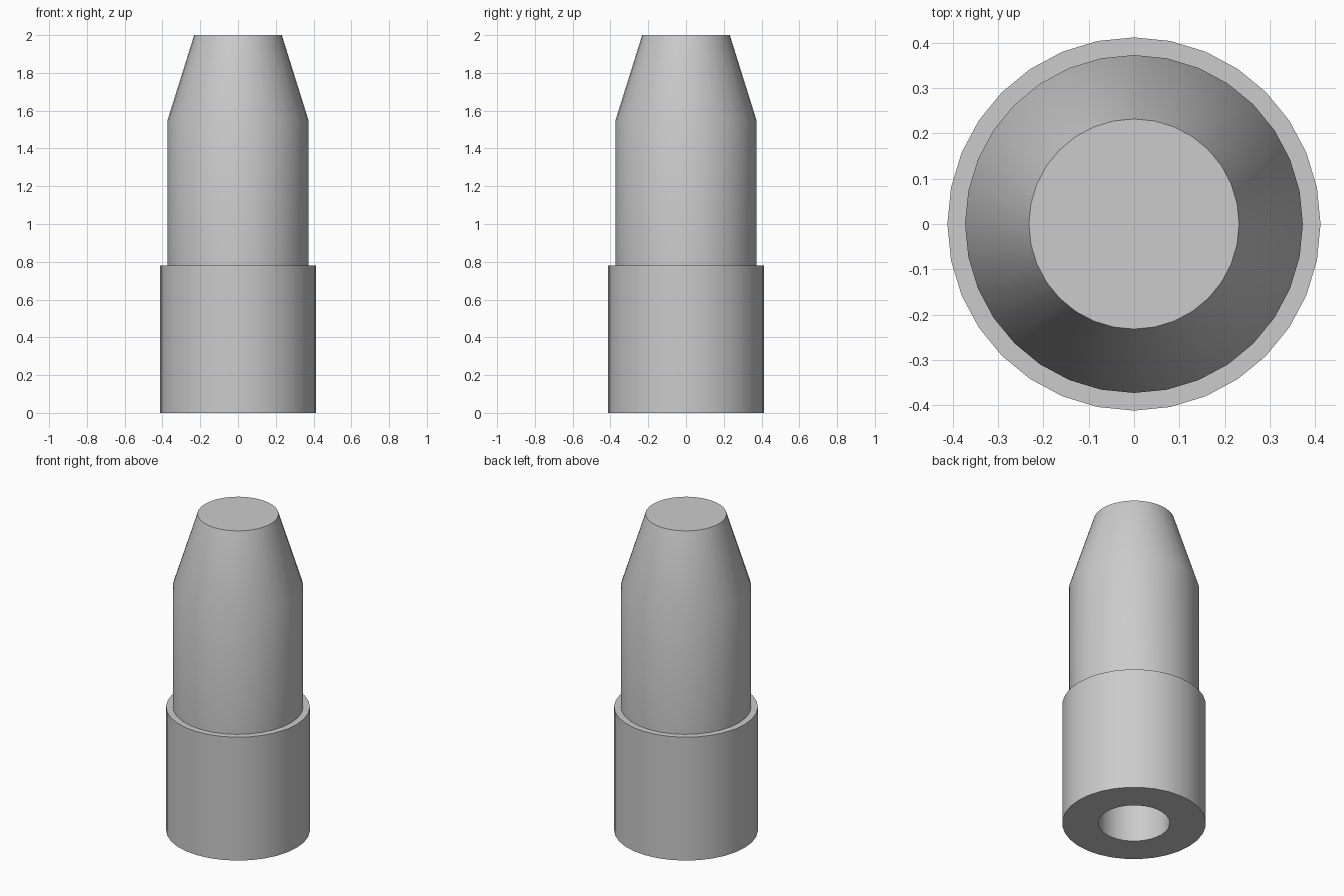
import bpy
import math

cube = bpy.data.objects.get("Cube")
if cube:
    bpy.data.objects.remove(cube, do_unlink=True)

SIDES = 32

# Single plain grey finish
grey = bpy.data.materials.new("plain_grey")
grey.use_nodes = True
colour = (0.6, 0.6, 0.6, 1)
grey.diffuse_color = colour
grey.node_tree.nodes["Principled BSDF"].inputs["Base Color"].default_value = colour


def lathe(name, profile):
    """Spin a radius/height profile around z, capping both ends."""
    verts = [(r * math.cos(a), r * math.sin(a), z)
             for r, z in profile
             for a in (2 * math.pi * i / SIDES for i in range(SIDES))]
    faces = []
    for ring in range(len(profile) - 1):
        low, high = ring * SIDES, (ring + 1) * SIDES
        for i in range(SIDES):
            j = (i + 1) % SIDES
            faces.append((low + i, low + j, high + j, high + i))
    last = (len(profile) - 1) * SIDES
    faces.append(tuple(reversed(range(SIDES))))
    faces.append(tuple(range(last, last + SIDES)))
    mesh = bpy.data.meshes.new(name)
    mesh.from_pydata(verts, [], faces)
    mesh.materials.append(grey)
    obj = bpy.data.objects.new(name, mesh)
    bpy.context.collection.objects.link(obj)
    return obj


# Wide collar, stepped tapered nose, and a blind socket in the base
bore, collar, shaft, tip = 0.205, 0.412, 0.373, 0.232
step = 0.78
body = lathe("tapered_plug", [
    (bore, step), (bore, 0), (collar, 0), (collar, step),
    (shaft, step), (shaft, 1.55), (tip, 2)])

# The socket ceiling is the first cap and faces down into the bore
bpy.ops.object.select_all(action='DESELECT')
body.select_set(True)
bpy.context.view_layer.objects.active = body
bpy.ops.object.shade_smooth_by_angle(angle=math.radians(30))
